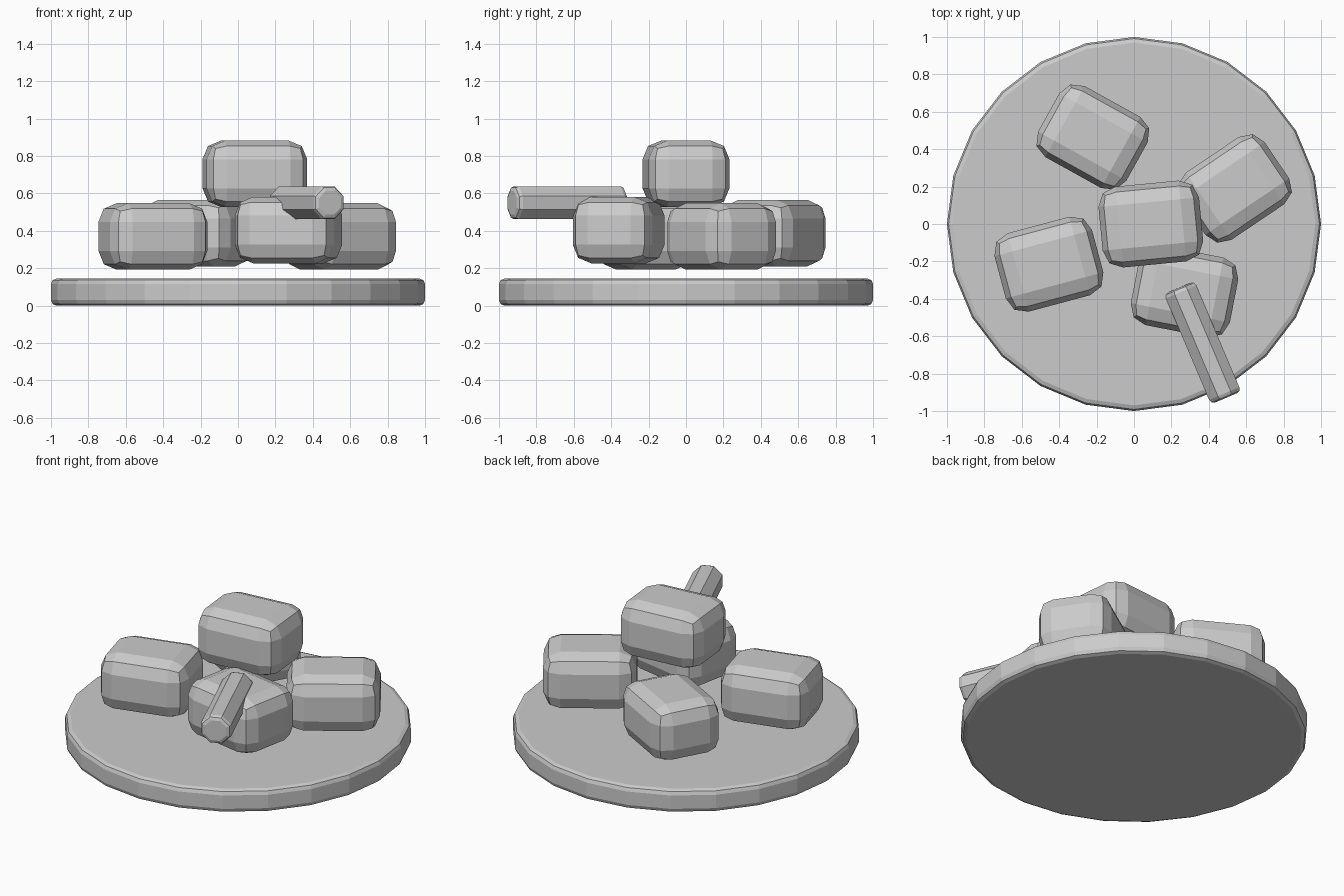
import bpy
from math import radians

if "Cube" in bpy.data.objects:
    bpy.data.objects.remove(bpy.data.objects["Cube"], do_unlink=True)

grey = bpy.data.materials.new("plain grey")
grey.use_nodes = True
colour = (0.6, 0.6, 0.6, 1)
grey.diffuse_color = colour
grey.node_tree.nodes["Principled BSDF"].inputs["Base Color"].default_value = colour


def finish(name, bevel, limit=30):
    """Name the active object, colour it and round its edges in two flat steps."""
    ob = bpy.context.object
    ob.name = name
    ob.data.materials.append(grey)
    bpy.ops.object.transform_apply(location=False, rotation=False, scale=True)
    mod = ob.modifiers.new("rounded edges", "BEVEL")
    mod.width = bevel
    mod.segments = 2
    mod.limit_method = "ANGLE"
    mod.angle_limit = radians(limit)
    return ob


# Round plate
plate_height = 0.145
bpy.ops.mesh.primitive_cylinder_add(vertices=24, radius=1, depth=plate_height,
                                    location=(0, 0, plate_height / 2))
finish("plate", 0.03)

# Five chunky rounded blocks: name, centre, turn about the vertical
blocks = [
    ("top_block", (0.09, 0.0, 0.705), 5.5),
    ("left_block", (0.54, 0.19, 0.37), 34),
    ("right_block", (-0.455, -0.215, 0.37), 15),
    ("back_block", (-0.22, 0.465, 0.388), -29),
    ("front_block", (0.27, -0.36, 0.404), -11),
]
for name, centre, turn in blocks:
    bpy.ops.mesh.primitive_cube_add(size=1, location=centre,
                                    rotation=(0, 0, radians(turn)))
    bpy.context.object.scale = (0.54, 0.434, 0.355)
    finish(name, 0.1)

# Eight-sided stick lying over the front block
bpy.ops.mesh.primitive_cylinder_add(vertices=8, radius=0.095, depth=0.64,
                                    location=(0.367, -0.635, 0.55))
stick = bpy.context.object
for v in stick.data.vertices:  # turn half a side so a flat faces up
    x, y = v.co.x, v.co.y
    v.co.x, v.co.y = x * 0.9239 - y * 0.3827, x * 0.3827 + y * 0.9239
stick.rotation_euler = (radians(90), 0, radians(23))
finish("stick", 0.025, 60)
